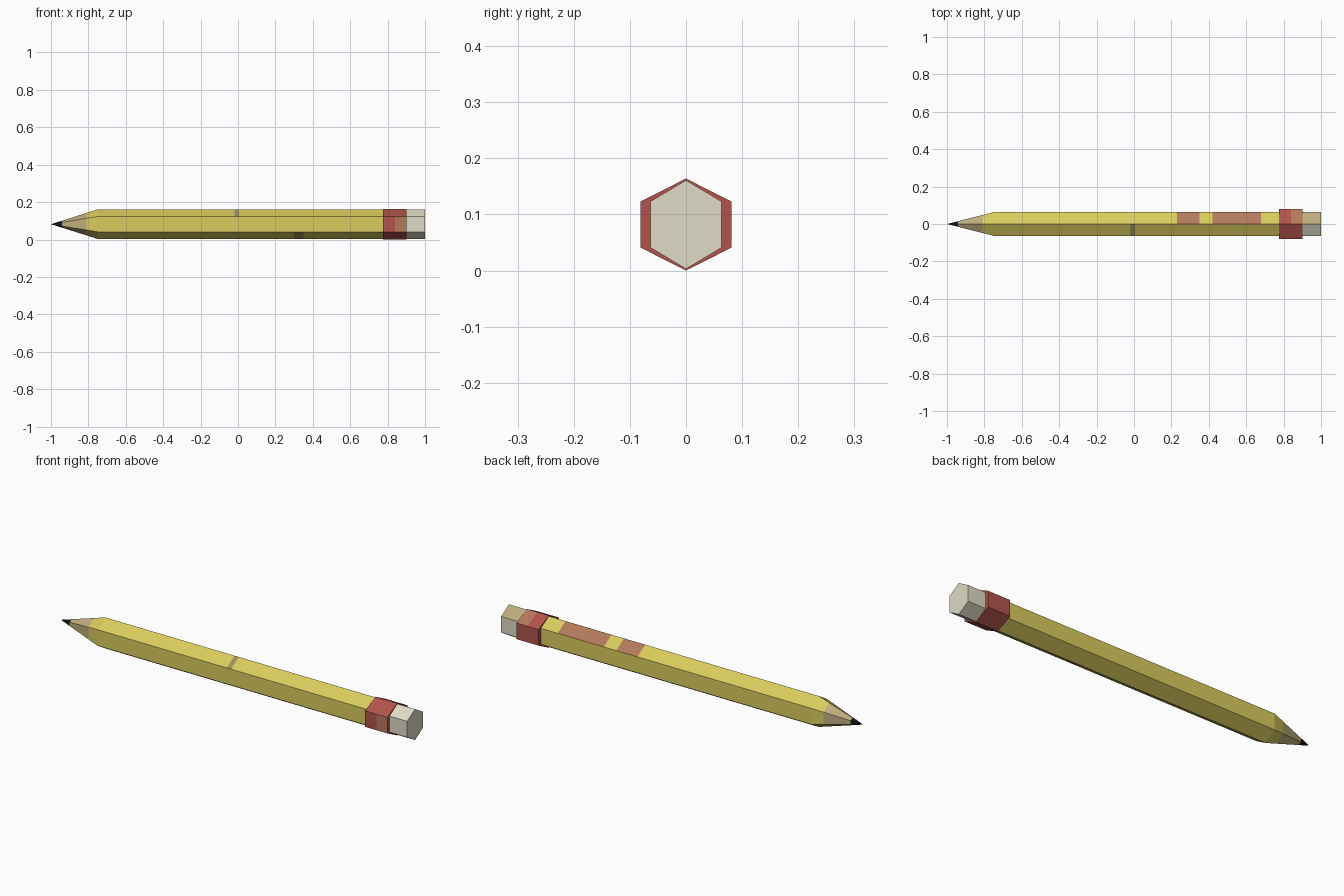
import bpy
import bmesh

if "Cube" in bpy.data.objects:
    bpy.data.objects.remove(bpy.data.objects["Cube"])


def material(name, r, g, b):
    """Flat material from 8-bit sRGB values."""
    def lin(c):
        c /= 255
        return c / 12.92 if c <= 0.04045 else ((c + 0.055) / 1.055) ** 2.4
    m = bpy.data.materials.new(name)
    m.diffuse_color = (lin(r), lin(g), lin(b), 1)
    m.use_nodes = True
    m.node_tree.nodes["Principled BSDF"].inputs["Base Color"].default_value = m.diffuse_color
    return m


YELLOW = material("yellow_paint", 217, 203, 94)
WOOD = material("bare_wood", 190, 172, 125)
LEAD = material("dark_lead", 25, 25, 28)
RED = material("red_band", 178, 84, 76)
SALMON = material("salmon_stripe", 180, 122, 92)
CREAM = material("cream_eraser", 224, 219, 199)
MARK = material("grey_mark", 160, 145, 92)

CENTRE_Z = 0.082
# Sides of the hexagon, in order around the x axis
BACK_UPPER, BACK, BACK_LOWER, FRONT_LOWER, FRONT, FRONT_UPPER = range(6)


def hex_rod(name, stations, half_w, half_h, shoulder, base, rule):
    """Hexagonal rod along x; stations are (x, scale), a scale of 0 is a point.
    rule(side, x) gives a face's material, or None for the base."""
    profile = [(0, half_h), (half_w, shoulder), (half_w, -shoulder),
               (0, -half_h), (-half_w, -shoulder), (-half_w, shoulder)]
    mats = [base]
    bm = bmesh.new()
    rings = []
    for x, s in stations:
        if s == 0:
            rings.append([bm.verts.new((x, 0, CENTRE_Z))] * 6)
        else:
            rings.append([bm.verts.new((x, y * s, CENTRE_Z + z * s)) for y, z in profile])
    for i in range(len(rings) - 1):
        a, b = rings[i], rings[i + 1]
        mid = (stations[i][0] + stations[i + 1][0]) / 2
        for k in range(6):
            n = (k + 1) % 6
            corners = list(dict.fromkeys([a[k], a[n], b[n], b[k]]))
            face = bm.faces.new(corners)
            mat = rule(k, mid) or base
            if mat not in mats:
                mats.append(mat)
            face.material_index = mats.index(mat)
    for ring, (x, s) in ((rings[0], stations[0]), (rings[-1], stations[-1])):
        if s:
            bm.faces.new(ring)
    bmesh.ops.recalc_face_normals(bm, faces=bm.faces)
    mesh = bpy.data.meshes.new(name)
    bm.to_mesh(mesh)
    bm.free()
    for m in mats:
        mesh.materials.append(m)
    obj = bpy.data.objects.new(name, mesh)
    bpy.context.collection.objects.link(obj)
    return obj


def shaft_rule(side, x):
    if x < -0.94:
        return LEAD
    if x < -0.81:
        return WOOD
    if side == BACK_UPPER and (0.23 < x < 0.35 or 0.42 < x < 0.68):
        return SALMON
    if side == FRONT_UPPER and -0.02 < x < 0.005:
        return MARK
    if side == FRONT_LOWER and 0.30 < x < 0.35:
        return MARK


# Sharpened shaft: lead point, bare wood, painted body with stripes
cone = [(x, (x + 1) / 0.25) for x in (-1.0, -0.94, -0.81, -0.75)]
body = [(x, 1) for x in (-0.02, 0.005, 0.23, 0.30, 0.35, 0.42, 0.68, 0.78)]
hex_rod("pencil_shaft", cone + body, 0.0635, 0.079, 0.041, YELLOW, shaft_rule)

# Wider band holding the eraser, with a stripe on two sides
hex_rod("eraser_band", [(0.775, 1), (0.84, 1), (0.90, 1)], 0.081, 0.082, 0.041, RED,
        lambda side, x: SALMON if x > 0.84 and side in (BACK_UPPER, FRONT) else None)

# Eraser block
hex_rod("eraser", [(0.90, 1), (1.0, 1)], 0.0635, 0.079, 0.041, CREAM,
        lambda side, x: WOOD if side == BACK_UPPER else None)
